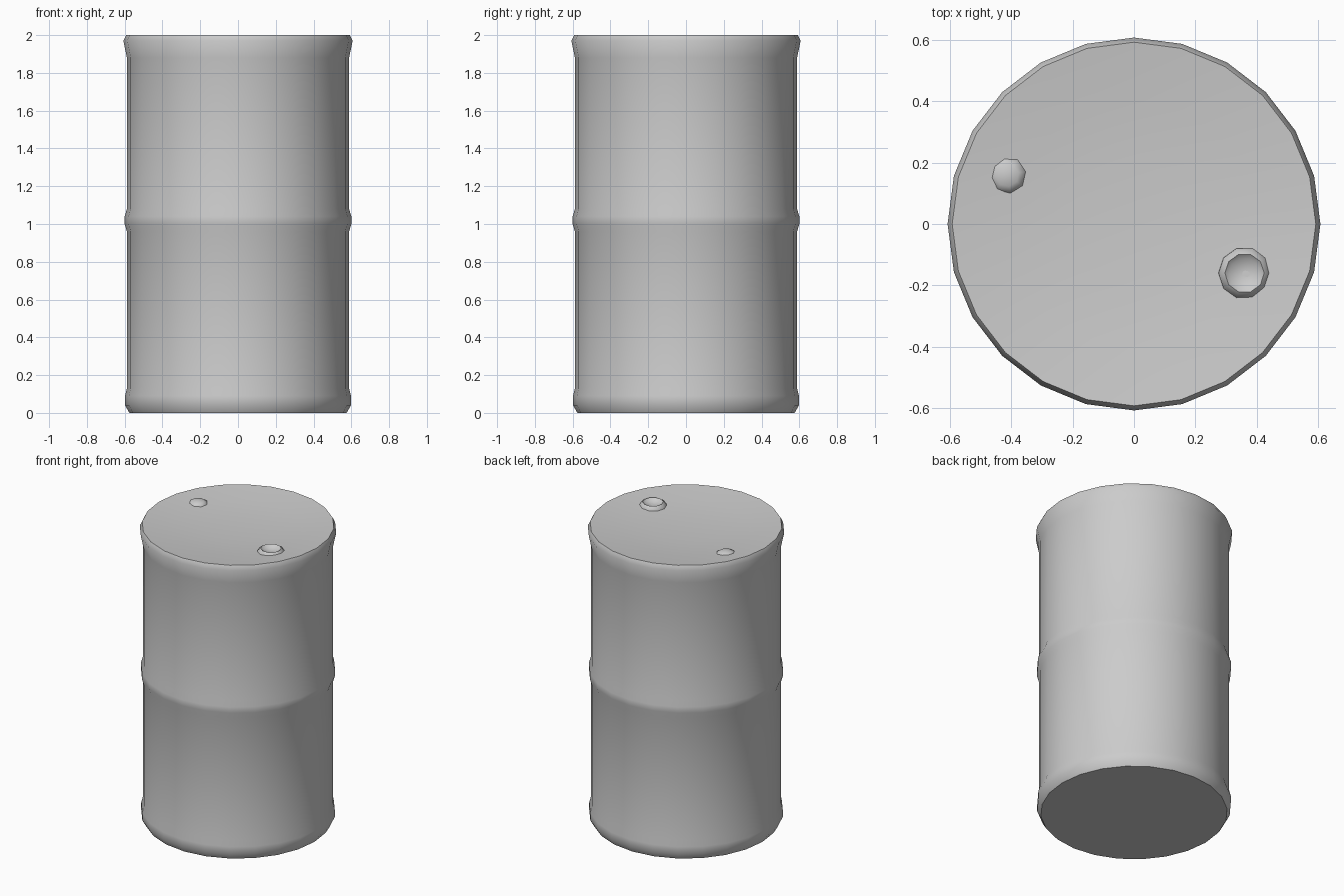
import bpy
import bmesh
from math import radians, pi
from mathutils import Matrix, Vector

default = bpy.data.objects.get("Cube")
if default:
    bpy.data.objects.remove(default, do_unlink=True)

steel = bpy.data.materials.new("grey steel")
steel.use_nodes = True
GREY = (0.6, 0.6, 0.6, 1)
steel.diffuse_color = GREY
steel.node_tree.nodes["Principled BSDF"].inputs["Base Color"].default_value = GREY


def lathe(name, profile, sides, centre=(0, 0), turn=0.0):
    """Spin a (radius, height) profile around the vertical axis."""
    bm = bmesh.new()
    verts = [bm.verts.new((r, 0, z)) for r, z in profile]
    edges = [bm.edges.new(pair) for pair in zip(verts, verts[1:])]
    bmesh.ops.spin(bm, geom=verts + edges, cent=(0, 0, 0), axis=(0, 0, 1),
                   angle=2 * pi, steps=sides)
    bmesh.ops.remove_doubles(bm, verts=bm.verts, dist=0.0005)
    bmesh.ops.dissolve_degenerate(bm, edges=bm.edges, dist=0.0001)
    bmesh.ops.recalc_face_normals(bm, faces=bm.faces)
    bmesh.ops.transform(bm, verts=bm.verts,
                        matrix=Matrix.Translation(Vector((*centre, 0)))
                        @ Matrix.Rotation(turn, 4, "Z"))
    mesh = bpy.data.meshes.new(name)
    bm.to_mesh(mesh)
    bm.free()
    mesh.materials.append(steel)
    obj = bpy.data.objects.new(name, mesh)
    bpy.context.collection.objects.link(obj)
    bpy.ops.object.select_all(action="DESELECT")
    obj.select_set(True)
    bpy.context.view_layer.objects.active = obj
    bpy.ops.object.shade_smooth_by_angle(angle=radians(50))
    return obj


# Drum shell: flat base, bottom flange, middle hoop, top flange, dished lid
lathe("drum_body", [
    (0, 0.005), (0.575, 0), (0.598, 0.04), (0.598, 0.09), (0.588, 0.13),
    (0.588, 0.96), (0.6, 1.0), (0.6, 1.04), (0.588, 1.08),
    (0.588, 1.88), (0.607, 1.97), (0.592, 2.0),
    (0.4, 1.978), (0.2, 1.967), (0, 1.964),
], 24)

# Small domed plug on the lid
lathe("vent_plug", [(0.064, 1.965), (0.06, 1.982), (0.038, 1.995), (0, 2.0)],
      8, centre=(-0.413, 0.16), turn=radians(10))

# Raised filler collar with a recessed centre
lathe("filler_collar", [
    (0.086, 1.965), (0.084, 1.982), (0.064, 1.999), (0.05, 1.986), (0, 1.976),
], 10, centre=(0.36, -0.16))
